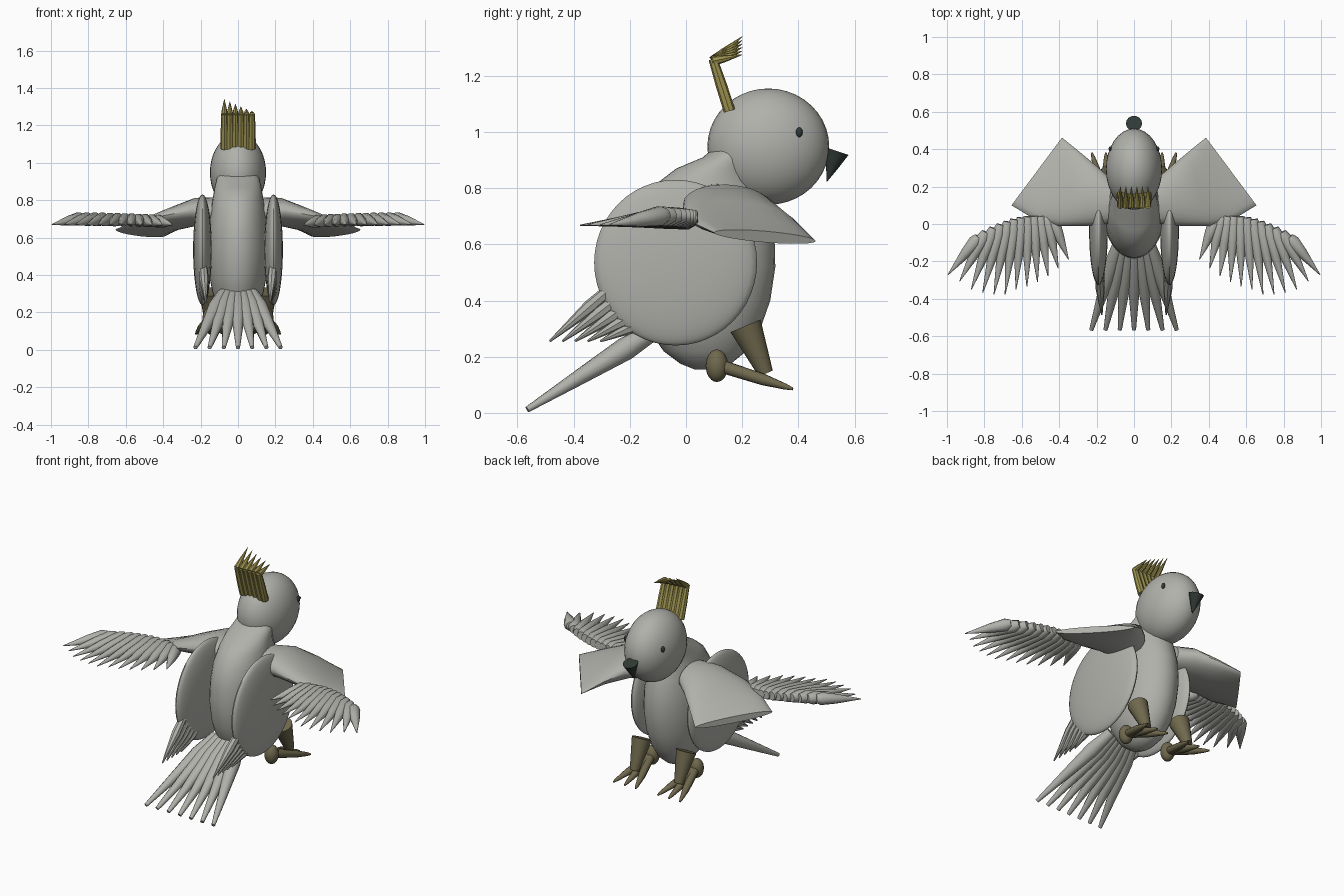
import bpy, bmesh, math
from mathutils import Vector as V

cube = bpy.data.objects.get("Cube")
if cube:
    bpy.data.objects.remove(cube)


def material(name, rgb):
    m = bpy.data.materials.new(name)
    m.use_nodes = True
    m.diffuse_color = (*rgb, 1)
    bsdf = m.node_tree.nodes["Principled BSDF"]
    bsdf.inputs["Base Color"].default_value = (*rgb, 1)
    bsdf.inputs["Roughness"].default_value = 0.7
    return m


GREY = material("plumage_grey", (0.44, 0.44, 0.41))
GOLD = material("crest_gold", (0.34, 0.29, 0.08))
BROWN = material("leg_brown", (0.16, 0.14, 0.075))
DARK = material("beak_dark", (0.03, 0.042, 0.037))


def finish(name, bm, mat, angle=40):
    bmesh.ops.recalc_face_normals(bm, faces=bm.faces)
    mesh = bpy.data.meshes.new(name)
    bm.to_mesh(mesh)
    bm.free()
    mesh.materials.append(mat)
    ob = bpy.data.objects.new(name, mesh)
    bpy.context.collection.objects.link(ob)
    bpy.ops.object.select_all(action='DESELECT')
    ob.select_set(True)
    bpy.context.view_layer.objects.active = ob
    bpy.ops.object.shade_smooth_by_angle(angle=math.radians(angle))
    return ob


def loft(bm, rings, sides):
    """Skin elliptical rings given as (centre, half axis u, half axis v)."""
    loops = []
    for c, u, v in rings:
        angles = [2 * math.pi * k / sides for k in range(sides)]
        loops.append([bm.verts.new(V(c) + V(u) * math.cos(a) + V(v) * math.sin(a)) for a in angles])
    for a, b in zip(loops, loops[1:]):
        for k in range(sides):
            j = (k + 1) % sides
            bm.faces.new((a[k], a[j], b[j], b[k]))
    bm.faces.new(loops[0])
    bm.faces.new(loops[-1])


def spike(bm, a, b, profile, sides=10):
    """Round tapered shape from a to b; profile holds (fraction, radius)."""
    a, b = V(a), V(b)
    d = (b - a).normalized()
    u = d.cross(V((0, 0, 1))).normalized()
    v = d.cross(u)
    loft(bm, [(a.lerp(b, t), u * r, v * r) for t, r in profile], sides)


def ellipsoid(name, centre, radii, mat, segments=32, rings=20):
    bm = bmesh.new()
    bmesh.ops.create_uvsphere(bm, u_segments=segments, v_segments=rings, radius=1)
    bmesh.ops.scale(bm, vec=radii, verts=bm.verts)
    bmesh.ops.translate(bm, vec=centre, verts=bm.verts)
    return finish(name, bm, mat)


def curve(a, b, c, t):
    """Quadratic curve passing through a, b and c."""
    a, b, c = V(a), V(b), V(c)
    m = 2 * b - (a + c) / 2
    return a * (1 - t) ** 2 + m * 2 * t * (1 - t) + c * t * t


# Body and neck: height, back y, front y, half width
bm = bmesh.new()
body = [(.155, .03, .1, .02), (.175, -.02, .16, .06), (.22, -.08, .215, .1),
        (.3, -.135, .265, .135), (.4, -.17, .3, .155), (.52, -.185, .318, .165),
        (.64, -.18, .315, .16), (.74, -.155, .29, .148), (.82, -.1, .26, .133),
        (.87, -.035, .25, .125), (.91, .06, .25, .115), (.97, .13, .27, .1)]
loft(bm, [((0, (y0 + y1) / 2, z), (w, 0, 0), (0, (y1 - y0) / 2, 0)) for z, y0, y1, w in body], 32)
finish("body", bm, GREY, 60)

# Head and beak
ellipsoid("head", (0, .293, .948), (.15, .217, .207), GREY)
bm = bmesh.new()
spike(bm, (0, .538, .932), (0, .502, .824), [(0, .043), (.5, .023), (1, .001)], 16)
finish("beak", bm, DARK)

# Crest: upright quills with tips bent forward, taller to one side
bm = bmesh.new()
COUNT = 6
for i in range(COUNT):
    x = -.073 + .0295 * i
    top = 1.34 - .013 * i
    spike(bm, (x, .155, 1.075), (x, .096, 1.26), [(0, .021), (.5, .02), (1, .016)], 8)
    spike(bm, (x, .094, 1.252), (x, .2, top), [(0, .018), (.4, .013), (1, .001)], 8)
finish("crest", bm, GOLD)

# Tail fan
bm = bmesh.new()
for i in range(-3, 4):
    spike(bm, (i * .027, -.1, .3), (i * .076, -.565, .012),
          [(0, .03), (.25, .042), (.6, .028), (1, .011)])
finish("tail_feathers", bm, GREY)

FEATHER = [(0, .024), (.12, .036), (.45, .027), (1, .002)]

for s, side in ((1, "left"), (-1, "right")):
    # Eye
    ellipsoid(side + "_eye", (s * .126, .403, .999), (.01, .012, .018), DARK, 12, 8)

    # Rounded flank disc with short feathers behind
    ellipsoid(side + "_flank", (s * .19, -.037, .535), (.05, .29, .295), GREY, 32, 24)
    bm = bmesh.new()
    for i in range(5):
        spike(bm, (s * .19, -.2 + .03 * i, .5 - .035 * i), (s * .172, -.485 + .045 * i, .255),
              [(0, .02), (.5, .025), (1, .004)], 8)
    finish(side + "_flank_feathers", bm, GREY)

    # Wing panel: flattened sections given by front edge, back edge, thickness
    bm = bmesh.new()
    sections = [((.12, .24, .74), (.14, 0, .74), .075),
                ((.2, .31, .73), (.25, -.01, .745), .075),
                ((.29, .385, .68), (.41, -.01, .715), .055),
                ((.345, .43, .64), (.54, .03, .675), .037),
                ((.385, .462, .612), (.655, .1, .642), .02)]
    rings = []
    for f, b, thick in sections:
        f, b = V((s * f[0], *f[1:])), V((s * b[0], *b[1:]))
        rings.append(((f + b) / 2, (f - b) / 2, (0, 0, thick)))
    loft(bm, rings, 24)
    finish(side + "_wing_panel", bm, GREY)

    # Flight feathers fanned along the rear of the wing
    bm = bmesh.new()
    COUNT = 12
    for i in range(COUNT):
        t = i / (COUNT - 1)
        root = curve((.44, .03, .69), (.62, .03, .7), (.83, -.07, .705), t)
        tip = curve((.35, -.19, .668), (.66, -.355, .668), (.995, -.272, .67), t)
        if 0.5 < t < 0.9:
            tip.y -= .02
        root.x *= s
        tip.x *= s
        spike(bm, root, tip, FEATHER)
    finish(side + "_flight_feathers", bm, GREY)

    # Leg, heel and three splayed toes
    bm = bmesh.new()
    spike(bm, (s * .15, .212, .31), (s * .15, .284, .14), [(0, .058), (1, .027)], 16)
    finish(side + "_leg", bm, BROWN)
    ellipsoid(side + "_heel", (s * .15, .11, .168), (.04, .04, .058), BROWN, 16, 12)
    bm = bmesh.new()
    for k in (-1, 0, 1):
        spike(bm, (s * .15, .12, .168), (s * .15 + k * .075, .38, .085),
              [(0, .024), (.6, .021), (.9, .011), (1, .005)])
    finish(side + "_toes", bm, BROWN)
